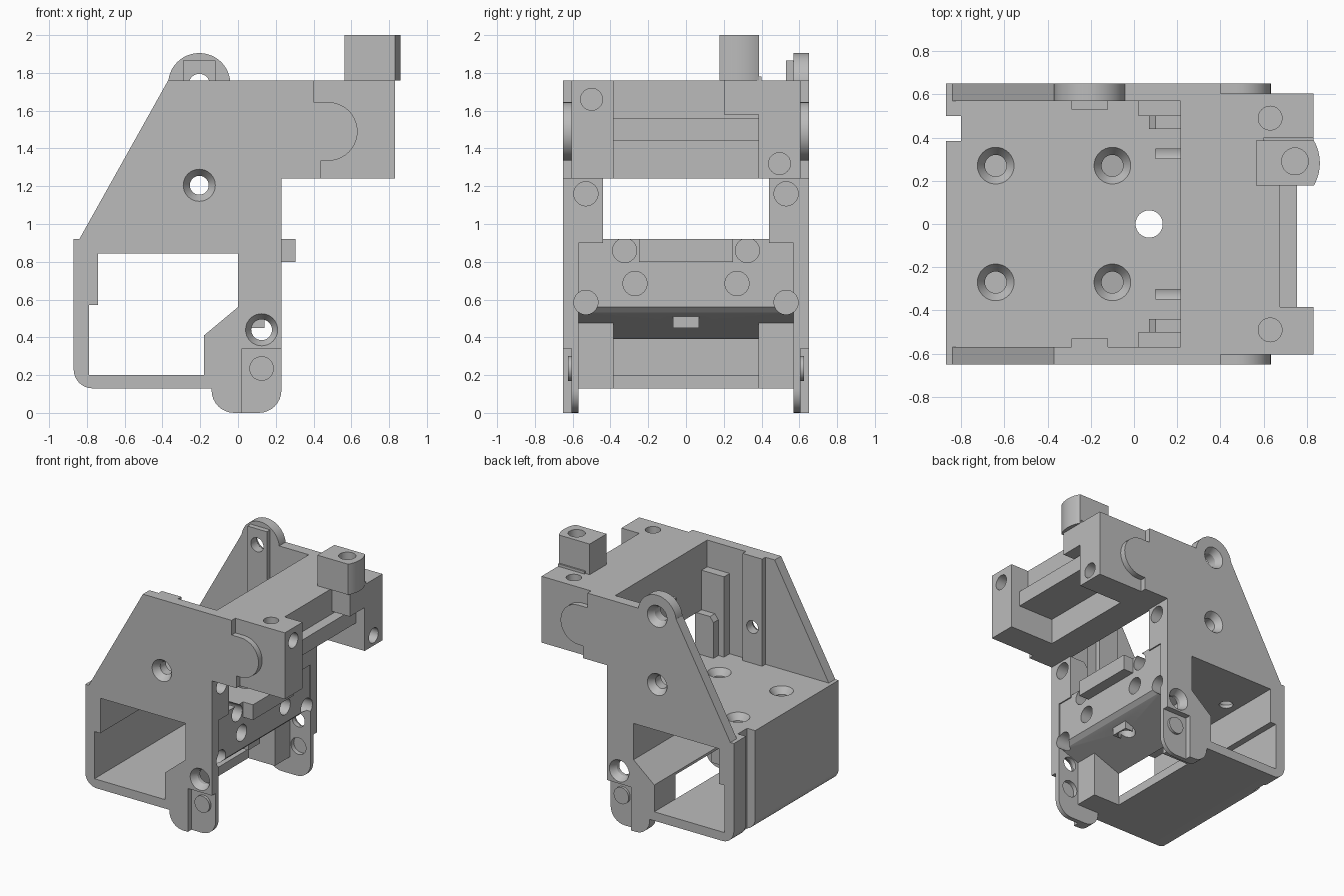
import bpy, bmesh, math
from mathutils import Matrix, Vector

cube = bpy.data.objects.get("Cube")
if cube:
    bpy.data.objects.remove(cube, do_unlink=True)

grey = bpy.data.materials.new("plain grey")
grey.use_nodes = True
grey.diffuse_color = (0.5, 0.5, 0.5, 1)
grey.node_tree.nodes["Principled BSDF"].inputs["Base Color"].default_value = (0.5, 0.5, 0.5, 1)

parts = []


def arc(cx, cz, r, start, end, n=12):
    angles = [math.radians(start + (end - start) * i / n) for i in range(n + 1)]
    return [(cx + r * math.cos(a), cz + r * math.sin(a)) for a in angles]


def finish(name, bm, part=True):
    bmesh.ops.recalc_face_normals(bm, faces=bm.faces)
    mesh = bpy.data.meshes.new(name)
    bm.to_mesh(mesh)
    bm.free()
    obj = bpy.data.objects.new(name, mesh)
    bpy.context.scene.collection.objects.link(obj)
    if part:
        mesh.materials.append(grey)
        parts.append(obj)
    return obj


def add_prism(bm, points, low, high, axis="y"):
    """Extrude an (x, z) outline along y, or an (x, y) outline along z."""
    def place(p, d):
        return (p[0], d, p[1]) if axis == "y" else (p[0], p[1], d)
    face = bm.faces.new([bm.verts.new(place(p, low)) for p in points])
    moved = bmesh.ops.extrude_face_region(bm, geom=[face])["geom"]
    verts = [v for v in moved if isinstance(v, bmesh.types.BMVert)]
    bmesh.ops.translate(bm, verts=verts, vec=Vector(place((0, 0), high - low)))


def prism(name, points, low, high, axis="y"):
    bm = bmesh.new()
    add_prism(bm, points, low, high, axis)
    return finish(name, bm)


def rect(x0, x1, z0, z1):
    return [(x0, z0), (x1, z0), (x1, z1), (x0, z1)]


def box(name, x0, x1, y0, y1, z0, z1):
    return prism(name, rect(x0, x1, z0, z1), min(y0, y1), max(y0, y1))


def add_hole(bm, origin, direction, r, depth, sink=0, sink_depth=0.05):
    """Revolved cutter going inwards, with an optional conical mouth."""
    profile = [(0, -0.02), (sink or r, -0.02), (sink or r, 0)]
    if sink:
        profile.append((r, sink_depth))
    profile += [(r, depth), (0, depth)]
    turn = Vector(direction).to_track_quat("Z", "Y").to_matrix().to_4x4()
    place = Matrix.Translation(origin) @ turn
    n, rings = 32, []
    for rad, d in profile:
        count = n if rad else 1
        rings.append([bm.verts.new(place @ Vector((rad * math.cos(math.tau * i / n),
                      rad * math.sin(math.tau * i / n), d))) for i in range(count)])
    for a, b in zip(rings, rings[1:]):
        for i in range(n):
            j = (i + 1) % n
            corners = [a[i % len(a)], a[j % len(a)], b[j % len(b)], b[i % len(b)]]
            bm.faces.new(list(dict.fromkeys(corners)))


# Box: floor, rear wall, shelf and cross bar in one profile
shell = [(-0.18, 0.13)] + arc(-0.77, 0.23, 0.1, 270, 180) + [
    (-0.87, 0.92), (0.22, 0.92), (0.22, 0.56), (0.19, 0.53), (-0.18, 0.39),
    (-0.18, 0.41), (0, 0.56), (0, 0.845), (-0.74, 0.845), (-0.74, 0.57),
    (-0.79, 0.57), (-0.79, 0.2), (-0.18, 0.2)]
prism("box_shell", shell, -0.6, 0.6)
box("bar_ledge", 0.2, 0.305, -0.25, 0.25, 0.8, 0.92)
box("bar_nub", 0.07, 0.14, -0.07, 0.07, 0.45, 0.54)

# Side plate outline with a rounded tongue at the clamp
foot = arc(-0.02, 0.12, 0.12, 180, 270, 8) + arc(0.11, 0.12, 0.12, 270, 360, 8)
plate = arc(-0.77, 0.23, 0.1, 180, 270) + [(-0.14, 0.13)] + foot + [
    (0.23, 1.24), (0.44, 1.24), (0.44, 1.335)] + arc(0.478, 1.49, 0.155, -90, 90, 20) + [
    (0.4, 1.645), (0.4, 1.76), (-0.37, 1.76), (-0.84, 0.92), (-0.87, 0.92)]
tunnel = [(-0.79, 0.2), (-0.18, 0.2), (-0.18, 0.41), (0, 0.56), (0, 0.845),
          (-0.74, 0.845), (-0.74, 0.57), (-0.79, 0.57)]

plates = []
for side, s in (("left", 1), ("right", -1)):
    def span(a, b):
        return sorted((s * a, s * b))
    plates.append(prism(side + "_plate", plate, *span(0.57, 0.65)))
    # Legs and columns
    prism(side + "_foot", foot + [(0.23, 0.25), (-0.14, 0.25)], *span(0.51, 0.65))
    cheek = [(-0.18, 0.13), (0.05, 0.13), (0.05, 0.56), (0, 0.56), (-0.18, 0.41)]
    prism(side + "_cheek", cheek, *span(0.385, 0.64))
    box(side + "_leg", 0, 0.23, s * 0.435, s * 0.65, 0.2, 0.92)
    box(side + "_column", 0.02, 0.23, s * 0.5, s * 0.65, 0.9, 1.55)
    rib = [(0.07, 0.9), (0.23, 0.9), (0.23, 1.24), (0.1, 1.24), (0.07, 1.2)]
    prism(side + "_column_rib", rib, *span(0.44, 0.52))
    # Clamp end block and inside strip
    box(side + "_clamp_block", 0.4, 0.83, s * 0.385, s * 0.605, 1.24, 1.76)
    box(side + "_strip", -0.29, -0.12, s * 0.53, s * 0.6, 0.9, 1.865 if s > 0 else 1.76)

# Lug on the left plate
prism("left_lug", arc(-0.205, 1.74, 0.165, 0, 360, 48)[:-1], 0.57, 0.65)

# Clamp bar with stepped front and open underside
clamp = [(0.215, 1.24), (0.45, 1.24), (0.45, 1.44), (0.755, 1.44), (0.755, 1.56),
         (0.675, 1.56), (0.675, 1.76), (0.215, 1.76)]
prism("clamp_bar", clamp, -0.605, 0.605)
box("boss_base", 0.6, 0.83, 0.2, 0.4, 1.58, 1.78)
round_end = arc(0.65, 0.282, 0.21, -30, 30, 12)
prism("boss", [(0.565, 0.387), (0.565, 0.177)] + round_end, 1.76, 2.0, "z")

# Cutters
bm = bmesh.new()
for s in (1, -1):
    inward = (0, -s, 0)
    add_hole(bm, (-0.205, s * 0.65, 1.205), inward, 0.05, 0.2, 0.085)
    add_hole(bm, (0.125, s * 0.65, 0.44), inward, 0.055, 0.3, 0.085)
    add_hole(bm, (0.125, s * 0.605, 0.235), inward, 0.065, 0.08)
    for x in (-0.64, -0.1):
        add_hole(bm, (x, s * 0.27, 0.92), (0, 0, -1), 0.05, 0.12, 0.085)
    add_hole(bm, (0.63, s * 0.49, 1.76), (0, 0, -1), 0.055, 0.2)
    for y, z in ((0.53, 1.16), (0.53, 0.585), (0.27, 0.685), (0.325, 0.86)):
        add_hole(bm, (0.23, s * y, z), (-1, 0, 0), 0.064, 0.13)
    # Recess beside each foot
    add_prism(bm, rect(0.02, 0.3, -0.05, 0.34), *sorted((s * 0.605, s * 0.7)))
add_hole(bm, (-0.205, 0.65, 1.74), (0, -1, 0), 0.055, 0.2, 0.085)
add_hole(bm, (0.07, 0, 0.92), (0, 0, -1), 0.063, 0.5)
add_hole(bm, (0.745, 0.29, 2.0), (0, 0, -1), 0.062, 0.2)
add_hole(bm, (0.83, -0.5, 1.66), (-1, 0, 0), 0.058, 0.1)
add_hole(bm, (0.83, 0.495, 1.32), (-1, 0, 0), 0.058, 0.15)
# Upright groove in the rear wall
add_prism(bm, rect(-0.95, -0.8, 0.05, 1.0), 0.385, 0.5)
holes = finish("hole_cutter", bm, False)
bm = bmesh.new()
add_prism(bm, tunnel, -0.8, 0.8)
opening = finish("opening_cutter", bm, False)

# Apply the cuts
for obj in parts:
    for cutter in [holes] + ([opening] if obj in plates else []):
        cutter.hide_render = True
        mod = obj.modifiers.new("cut", "BOOLEAN")
        mod.operation = "DIFFERENCE"
        mod.solver = "EXACT"
        mod.object = cutter
bpy.context.view_layer.update()
graph = bpy.context.evaluated_depsgraph_get()
cut_meshes = [bpy.data.meshes.new_from_object(o.evaluated_get(graph)) for o in parts]
for obj, mesh in zip(parts, cut_meshes):
    obj.modifiers.clear()
    obj.data = mesh
for cutter in (holes, opening):
    bpy.data.objects.remove(cutter, do_unlink=True)

bpy.ops.object.select_all(action="DESELECT")
for obj in parts:
    obj.select_set(True)
bpy.context.view_layer.objects.active = parts[0]
bpy.ops.object.shade_smooth_by_angle(angle=math.radians(30))
